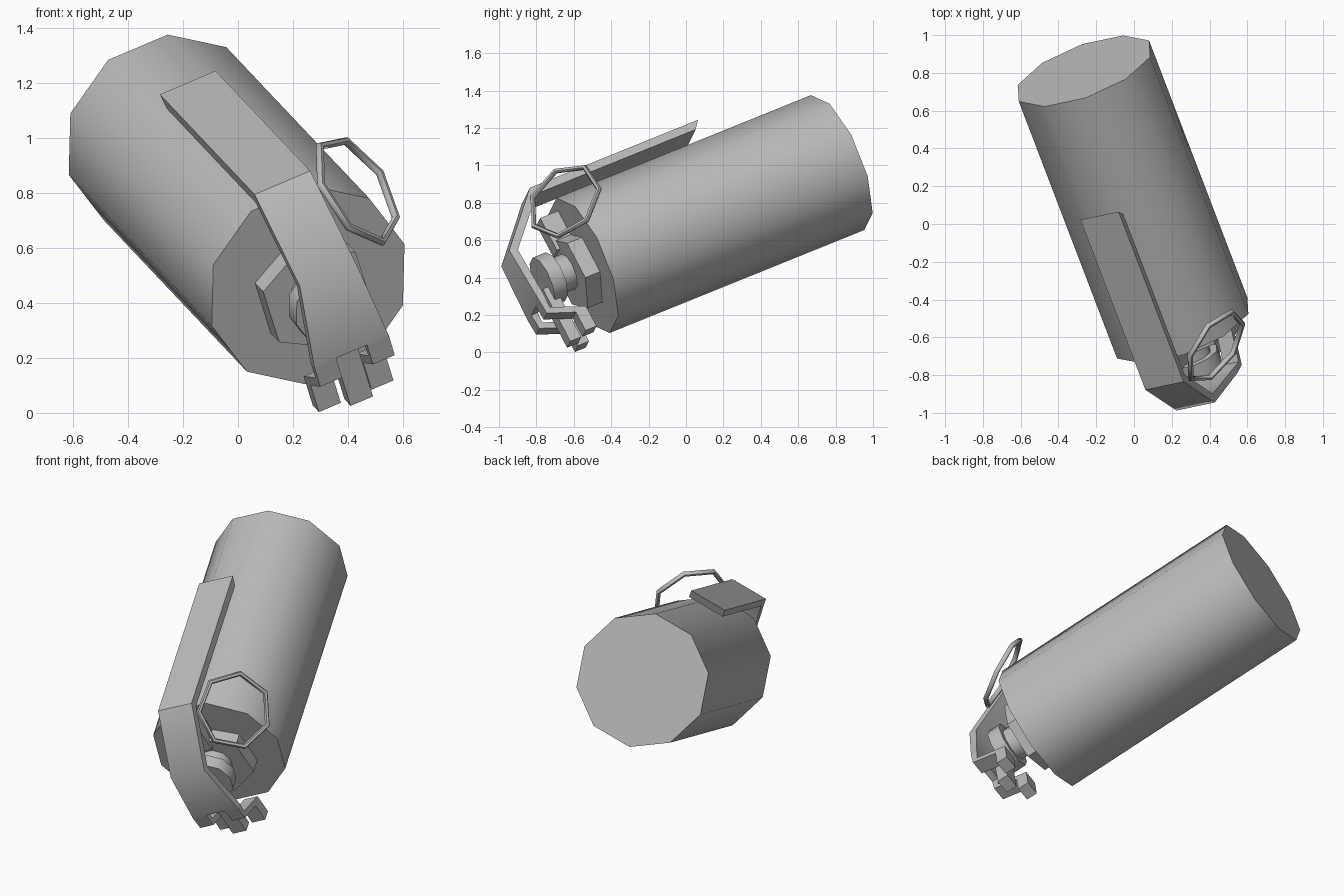
import bpy, bmesh, math
from mathutils import Vector, Matrix

if "Cube" in bpy.data.objects:
    bpy.data.objects.remove(bpy.data.objects["Cube"])

# Tilted frame: local x = across the lever, y = towards the lever, z = out of the fuze end
A = Vector((0.52, -1.36, -0.55)).normalized()
U = Vector((0.205, 0.043, 0.087))
U = (U - A * U.dot(A)).normalized()
V = A.cross(U)
FRAME = Matrix((U, V, A)).transposed().to_4x4()
FRAME.translation = Vector((0.255, -0.55, 0.465))

grey = bpy.data.materials.new("plain grey")
grey.diffuse_color = (0.5, 0.5, 0.5, 1)
grey.use_nodes = True
grey.node_tree.nodes["Principled BSDF"].inputs["Base Color"].default_value = grey.diffuse_color


def finish(bm, name, angle=45, matrix=FRAME):
    bmesh.ops.recalc_face_normals(bm, faces=bm.faces)
    me = bpy.data.meshes.new(name)
    bm.to_mesh(me)
    bm.free()
    me.transform(matrix)
    me.materials.append(grey)
    ob = bpy.data.objects.new(name, me)
    bpy.context.collection.objects.link(ob)
    bpy.ops.object.select_all(action='DESELECT')
    ob.select_set(True)
    bpy.context.view_layer.objects.active = ob
    bpy.ops.object.shade_smooth_by_angle(angle=math.radians(angle))
    return ob


def loft(name, rings, angle=45, closed=False, matrix=FRAME):
    """Skin a list of equal-length point rings, capping the ends if open."""
    bm = bmesh.new()
    vs = [[bm.verts.new(p) for p in r] for r in rings]
    n = len(rings[0])
    pairs = list(zip(vs, vs[1:])) + ([(vs[-1], vs[0])] if closed else [])
    for a, b in pairs:
        for i in range(n):
            j = (i + 1) % n
            bm.faces.new((a[i], a[j], b[j], b[i]))
    if not closed:
        bm.faces.new(vs[0])
        bm.faces.new(vs[-1])
    return finish(bm, name, angle, matrix)


def prism(name, sides, r, z0, z1, phase=0.0, cy=0.0, angle=45):
    pts = [(r * math.cos(phase + math.tau * i / sides),
            cy + r * math.sin(phase + math.tau * i / sides)) for i in range(sides)]
    return loft(name, [[(x, y, z) for x, y in pts] for z in (z0, z1)], angle)


def box(name, x0, x1, y0, y1, z0, z1):
    return loft(name, [[(x0, y0, z), (x1, y0, z), (x1, y1, z), (x0, y1, z)]
                       for z in (z0, z1)])


def strip(name, stations):
    """Bent plate; each station is x0, x1, outer (z, y), inner (z, y)."""
    return loft(name, [[(x0, o[1], o[0]), (x1, o[1], o[0]),
                        (x1, i[1], i[0]), (x0, i[1], i[0])]
                       for x0, x1, o, i in stations])


# Main body and fuze stack
prism("body", 10, 0.388, -1.5565, 0)
prism("fuze_collar", 6, 0.215, -0.01, 0.09, phase=math.pi / 2, cy=-0.015)
prism("fuze_neck", 10, 0.10, 0.08, 0.18)
prism("fuze_disc", 10, 0.14, 0.17, 0.25)
box("fuze_top_block", -0.05, 0.05, 0.12, 0.32, 0.0, 0.11)
box("middle_prong", -0.045, 0.045, -0.378, -0.05, 0.215, 0.282)

# Safety lever, bent over the front and flaring at the bottom
w, f = 0.112, 0.15
strip("lever", [
    (-w, w, (-0.925, 0.48), (-0.887, 0.435)),
    (-w, w, (0.105, 0.48), (0.085, 0.435)),
    (-w, w, (0.374, 0.20), (0.329, 0.185)),
    (-f, f, (0.37, -0.13), (0.33, -0.13)),
])

# Two lever legs with hooked ends
for side, x0, x1 in (("left", -f, -0.062), ("right", 0.062, f)):
    strip(side + "_lever_leg", [
        (x0, x1, (0.37, -0.13), (0.33, -0.13)),
        (x0, x1, (0.365, -0.215), (0.335, -0.19)),
        (x0, x1, (0.148, -0.295), (0.148, -0.26)),
    ])
    box(side + "_lever_hook", x0, x1, -0.385, -0.262, 0.148, 0.215)

# Seven-sided pull ring
N = Vector((0.735, -0.5, 0.46)).normalized()
E1 = Vector((-0.036, 0.115, 0.195))
E1 = (E1 - N * E1.dot(N)).normalized()
E2 = N.cross(E1)
R, T, TUBE = 0.213, 0.015, 6
rings = []
for i in range(7):
    t = math.tau * i / 7
    d = E1 * math.cos(t) + E2 * math.sin(t)
    rings.append([d * (R + T * math.cos(math.tau * k / TUBE)) + N * T * math.sin(math.tau * k / TUBE)
                  for k in range(TUBE)])
loft("pull_ring", rings, 62, True, Matrix.Translation((0.43, -0.65, 0.81)))
